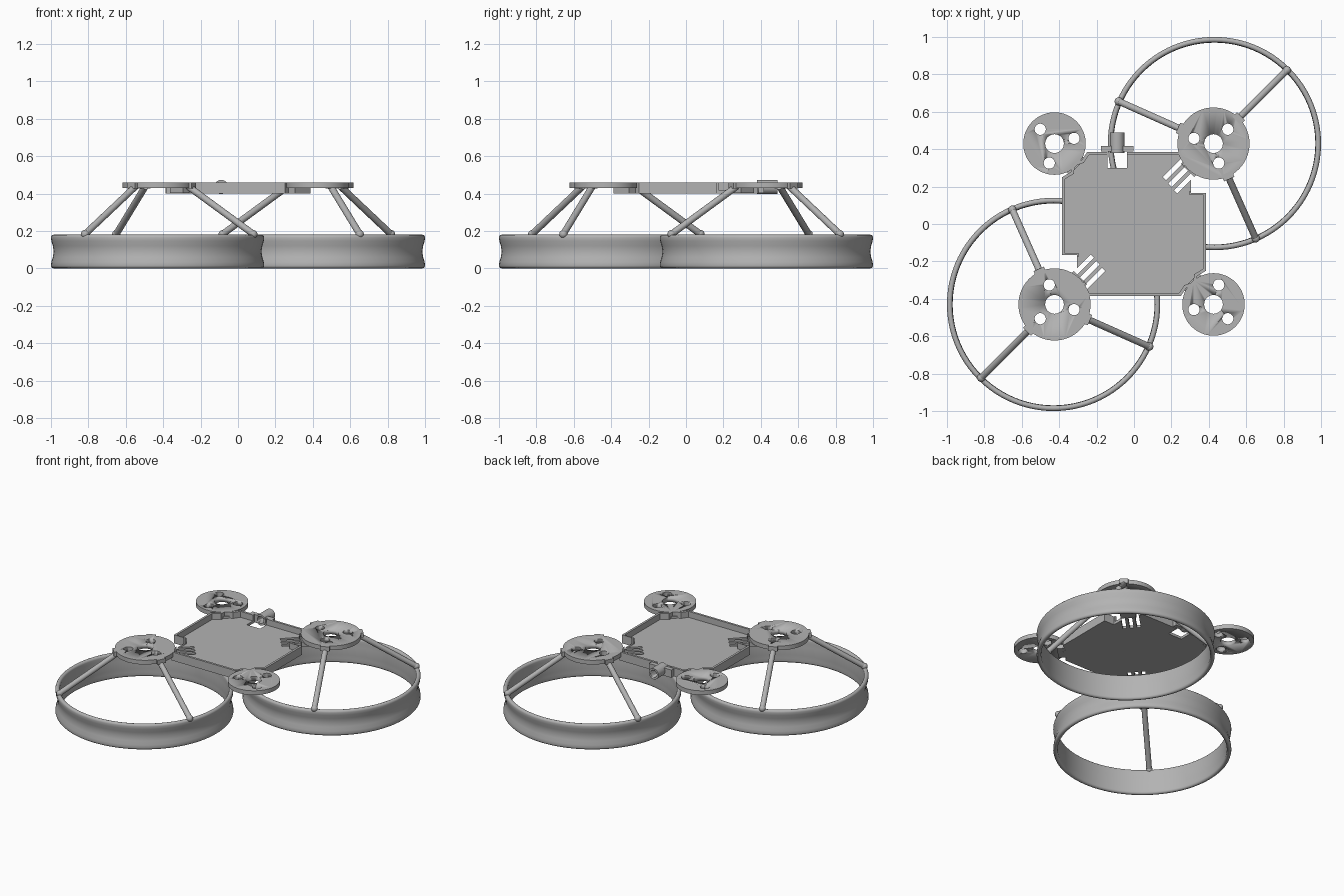
import bpy, bmesh, math
from mathutils import Vector, Matrix

if "Cube" in bpy.data.objects:
    bpy.data.objects.remove(bpy.data.objects["Cube"])

grey = bpy.data.materials.new("plain grey")
grey.use_nodes = True
colour = (0.45, 0.45, 0.45, 1)
grey.diffuse_color = colour
grey.node_tree.nodes["Principled BSDF"].inputs["Base Color"].default_value = colour


def make(name, bm, smooth=False):
    bmesh.ops.recalc_face_normals(bm, faces=bm.faces[:])
    mesh = bpy.data.meshes.new(name)
    bm.to_mesh(mesh)
    bm.free()
    mesh.materials.append(grey)
    ob = bpy.data.objects.new(name, mesh)
    bpy.context.scene.collection.objects.link(ob)
    if smooth:
        activate(ob)
        bpy.ops.object.shade_smooth_by_angle(angle=math.radians(35))
    return ob


def activate(ob):
    bpy.ops.object.select_all(action="DESELECT")
    ob.select_set(True)
    bpy.context.view_layer.objects.active = ob


def prism(name, points, z0, z1):
    bm = bmesh.new()
    face = bm.faces.new([bm.verts.new((x, y, z0)) for x, y in points])
    top = bmesh.ops.extrude_face_region(bm, geom=[face])["geom"]
    verts = [v for v in top if isinstance(v, bmesh.types.BMVert)]
    bmesh.ops.translate(bm, verts=verts, vec=(0, 0, z1 - z0))
    return make(name, bm)


def box(name, centre, size, turn=0):
    bm = bmesh.new()
    m = Matrix.Translation(centre) @ Matrix.Rotation(turn, 4, "Z") @ Matrix.Diagonal((*size, 1))
    bmesh.ops.create_cube(bm, size=1, matrix=m)
    return make(name, bm)


def rod(name, a, b, r, sides=20, ball=0):
    a, b = Vector(a), Vector(b)
    bm = bmesh.new()
    m = Matrix.Translation((a + b) / 2) @ (b - a).to_track_quat("Z", "Y").to_matrix().to_4x4()
    bmesh.ops.create_cone(bm, cap_ends=True, segments=sides, radius1=r, radius2=r,
                          depth=(b - a).length, matrix=m)
    if ball:
        bmesh.ops.create_uvsphere(bm, u_segments=16, v_segments=10, radius=ball,
                                  matrix=Matrix.Translation(b))
    return make(name, bm, True)


def cut(ob, *cutters):
    for c in cutters:
        activate(ob)
        mod = ob.modifiers.new("cut", "BOOLEAN")
        mod.operation, mod.solver, mod.object = "DIFFERENCE", "EXACT", c
        bpy.ops.object.modifier_apply(modifier=mod.name)
        bpy.data.objects.remove(c)


def polar(centre, r, angle, z):
    return (centre[0] + r * math.cos(angle), centre[1] + r * math.sin(angle), z)


def duct(name, centre):
    # Closed cross-section: waisted wall with rounded lips
    outer = [(0.57 - 0.015 * math.cos(t * math.pi / 2) ** 2, 0.09 + 0.075 * t)
             for t in (-1, -0.75, -0.4, 0, 0.4, 0.75, 1)]
    lip = [(0.5555 + 0.0145 * math.cos(a), 0.165 + 0.015 * math.sin(a))
           for a in (math.pi * k / 6 for k in range(1, 6))]
    inner = [(r - 0.029 + 0.014 * (1 - abs(z - 0.09) / 0.075), z) for r, z in reversed(outer)]
    loop = outer + lip + inner + [(r, 0.18 - z) for r, z in reversed(lip)]
    bm = bmesh.new()
    n, rings = 96, []
    for i in range(n):
        rings.append([bm.verts.new(polar(centre, r, math.tau * i / n, z)) for r, z in loop])
    for i in range(n):
        p, q = rings[i], rings[(i + 1) % n]
        for j in range(len(loop)):
            k = (j + 1) % len(loop)
            bm.faces.new((p[j], q[j], q[k], p[k]))
    make(name, bm, True)


# Body tray: half the outline, repeated by a half turn
half = [(0.385, -0.25), (0.385, 0.165), (0.305, 0.165), (0.305, 0.27), (0.27, 0.33),
        (0.25, 0.385), (-0.25, 0.385), (-0.28, 0.34), (-0.33, 0.325), (-0.335, 0.28)]
outline = half + [(-x, -y) for x, y in half]
tray = prism("body_tray", outline, 0.4, 0.46)
cut(tray, prism("tray_hollow", [(x * 0.96, y * 0.96) for x, y in outline], 0.418, 0.5))
cut(tray, box("camera_opening", (-0.09, 0.343, 0.42), (0.105, 0.085, 0.2)))
for s in (1, -1):
    cut(tray, box("wall_gap", (s * 0.31, s * 0.27, 0.47), (0.08, 0.19, 0.1)))
    for x, y in ((0.215, 0.295), (0.245, 0.26), (0.275, 0.225)):
        cut(tray, box("vent_slot", (s * x, s * y, 0.42), (0.15, 0.025, 0.2), math.pi / 4))

# Camera holder: open tube on a small bracket
tube = rod("camera_tube", (-0.09, 0.38, 0.435), (-0.09, 0.49, 0.435), 0.038, 32)
cut(tube, rod("tube_bore", (-0.09, 0.36, 0.435), (-0.09, 0.52, 0.435), 0.025, 32))
bracket = box("camera_bracket", (-0.09, 0.402, 0.43), (0.175, 0.03, 0.055))
cut(bracket, rod("bracket_bore", (-0.09, 0.36, 0.435), (-0.09, 0.52, 0.435), 0.025, 32))

# Motor mounts, with ducts and struts on one diagonal
corners = {"back_left": (1, 1), "back_right": (-1, 1),
           "front_right": (-1, -1), "front_left": (1, -1)}
for corner, (sx, sy) in corners.items():
    centre = (0.425 * sx, 0.43 * sy)
    out = math.atan2(sy, sx)
    ducted = sx == sy
    radius = 0.193 if ducted else 0.167
    mount = rod(corner + "_motor_mount", (*centre, 0.43), (*centre, 0.46), radius, 64)
    cut(mount, rod("shaft_hole", (*centre, 0.3), (*centre, 0.6), 0.05, 32))
    for k in range(3):
        a = out + k * math.tau / 3
        cut(mount, rod("screw_hole", polar(centre, 0.108, a, 0.3),
                       polar(centre, 0.108, a, 0.6), 0.03, 24))
    if not ducted:
        # Low bracket tying the mount to the tray
        box(corner + "_bracket", polar((0, 0), 0.46, out, 0.416), (0.06, 0.12, 0.03), out)
        continue
    box(corner + "_bracket", polar((0, 0), 0.435, out, 0.42), (0.06, 0.1, 0.035), out)
    duct(corner + "_duct", (0.43 * sx, 0.43 * sy))
    for side, a in (("outer", out), ("first", out + math.radians(111)),
                    ("second", out - math.radians(111))):
        rod(f"{corner}_{side}_strut", polar(centre, 0.175, a, 0.437),
            polar(centre, 0.555, a, 0.183), 0.018, 20, 0.022)
        box(f"{corner}_{side}_strut_root", polar(centre, 0.19, a, 0.444), (0.035, 0.06, 0.032), a)
